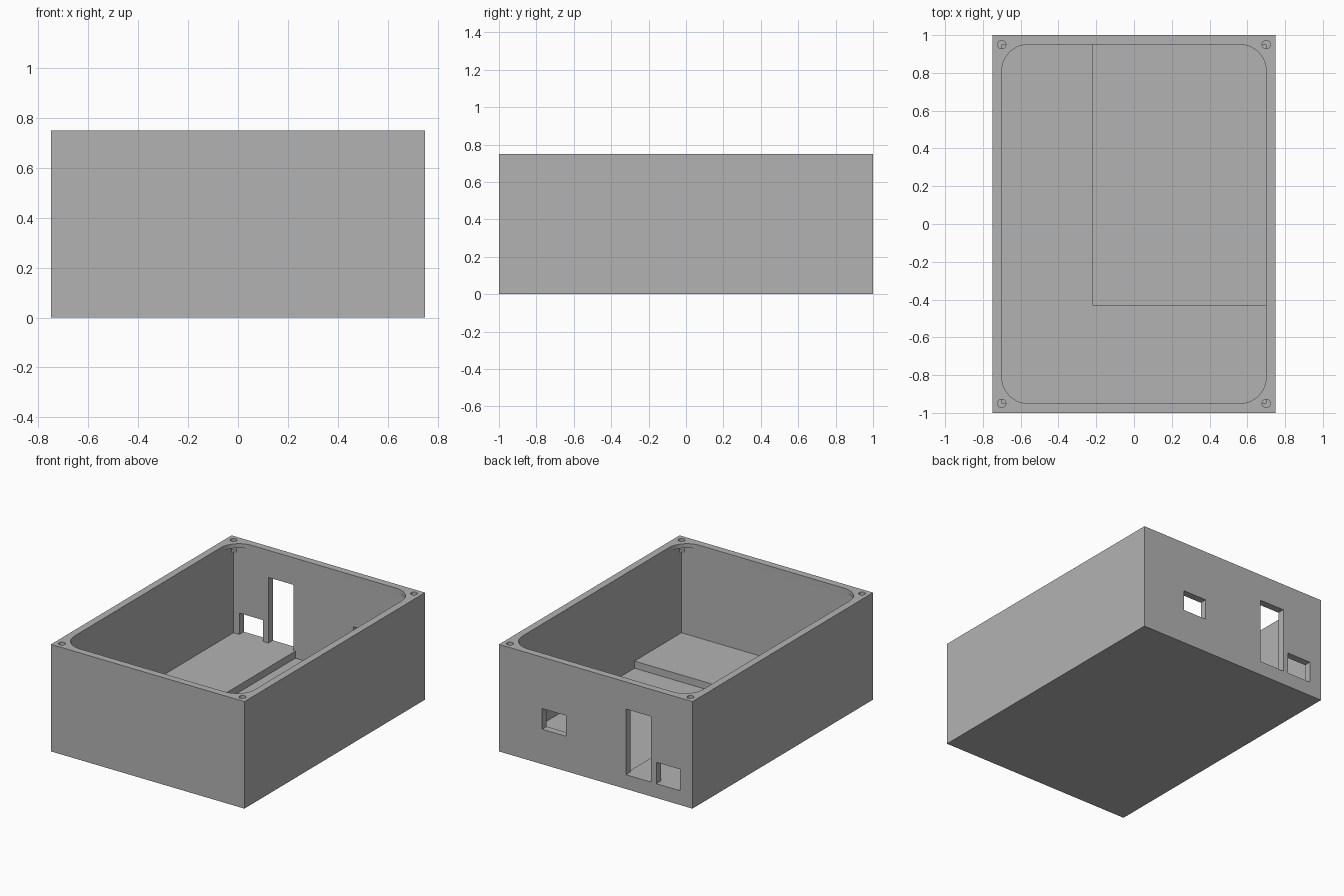
import bpy, bmesh, math

if "Cube" in bpy.data.objects:
    bpy.data.objects.remove(bpy.data.objects["Cube"])

grey = bpy.data.materials.new("grey plastic")
grey.diffuse_color = (0.45, 0.45, 0.45, 1)
grey.use_nodes = True
grey.node_tree.nodes["Principled BSDF"].inputs["Base Color"].default_value = grey.diffuse_color


def prism(name, outline, z0, z1):
    """Extrude a closed outline from z0 to z1."""
    bm = bmesh.new()
    face = bm.faces.new([bm.verts.new((x, y, z0)) for x, y in outline])
    top = bmesh.ops.extrude_face_region(bm, geom=[face])["geom"]
    bmesh.ops.translate(bm, vec=(0, 0, z1 - z0),
                        verts=[v for v in top if isinstance(v, bmesh.types.BMVert)])
    bmesh.ops.recalc_face_normals(bm, faces=bm.faces)
    mesh = bpy.data.meshes.new(name)
    bm.to_mesh(mesh)
    bm.free()
    mesh.materials.append(grey)
    obj = bpy.data.objects.new(name, mesh)
    bpy.context.collection.objects.link(obj)
    return obj


def block(name, x0, x1, y0, y1, z0, z1):
    return prism(name, [(x0, y0), (x1, y0), (x1, y1), (x0, y1)], z0, z1)


def arc(cx, cy, r, start, sweep, n):
    return [(cx + r * math.cos(start + sweep * i / n),
             cy + r * math.sin(start + sweep * i / n)) for i in range(n + 1)]


def cut(target, cutter):
    """Subtract the cutter and remove it."""
    mod = target.modifiers.new("cut", 'BOOLEAN')
    mod.operation, mod.solver, mod.object = 'DIFFERENCE', 'EXACT', cutter
    bpy.context.view_layer.objects.active = target
    bpy.ops.object.modifier_apply(modifier=mod.name)
    bpy.data.objects.remove(cutter)


W, D, H = 0.75, 1.0, 0.75       # half width, half depth, height
IX, IY = 0.70, 0.95             # inner half sizes
FLOOR, POCKET = 0.10, 0.05      # floor levels
LIP, R = 0.72, 0.14             # underside and radius of the corner gussets

case = block("enclosure", -W, W, -D, D, 0, H)

# Square cavity below, rounded opening above, leaving thin corner gussets
cut(case, block("cavity", -IX, IX, -IY, IY, FLOOR, LIP))
opening = []
for k, (sx, sy) in enumerate([(1, 1), (-1, 1), (-1, -1), (1, -1)]):
    opening += arc(sx * (IX - R), sy * (IY - R), R, k * math.pi / 2, math.pi / 2, 12)
cut(case, prism("opening", opening, LIP - 0.02, H + 0.1))

# Recessed floor pocket
cut(case, block("pocket", -0.22, IX, -0.43, IY, POCKET, FLOOR + 0.1))

# Openings in the back wall: x0, x1, z0, z1
for x0, x1, z0, z1 in [(0.23, 0.415, 0.245, 0.39),
                       (-0.43, -0.235, 0.10, 0.56),
                       (-0.655, -0.47, 0.10, 0.25)]:
    cut(case, block("port", x0, x1, IY - 0.03, D + 0.1, z0, z1))

# Screw holes in the four corners
for sx in (-1, 1):
    for sy in (-1, 1):
        ring = arc(sx * IX, sy * IY, 0.022, 0, 2 * math.pi, 24)[:-1]
        cut(case, prism("screw_hole", ring, H - 0.08, H + 0.1))

# Smooth the curved walls, keep edges sharp
bpy.ops.object.select_all(action='DESELECT')
case.select_set(True)
bpy.context.view_layer.objects.active = case
bpy.ops.object.shade_smooth_by_angle(angle=math.radians(30))
